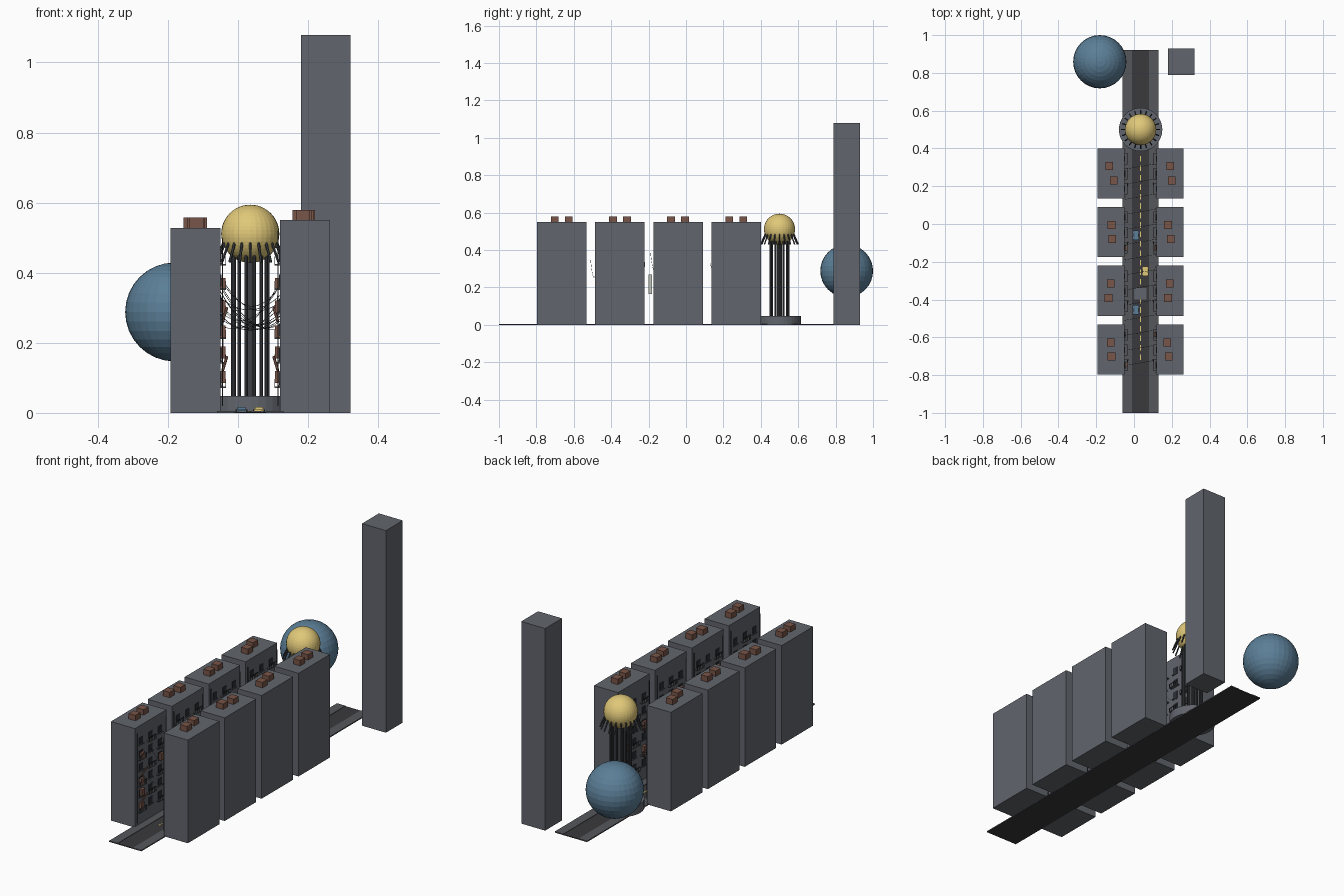
import bpy, bmesh, math, random
from mathutils import Matrix, Vector

random.seed(4)
cube = bpy.data.objects.get("Cube")
if cube:
    bpy.data.objects.remove(cube, do_unlink=True)


def material(name, r, g, b):
    m = bpy.data.materials.new(name)
    m.use_nodes = True
    m.diffuse_color = (r, g, b, 1)
    m.node_tree.nodes["Principled BSDF"].inputs["Base Color"].default_value = (r, g, b, 1)
    return m


CONCRETE = material("concrete grey", .12, .13, .15)
PAVING = material("paving grey", .09, .095, .105)
ASPHALT = material("asphalt", .042, .04, .045)
IRON = material("dark iron", .05, .053, .06)
BRICK = material("brick brown", .19, .09, .065)
GOLD = material("pale gold", .75, .58, .19)
BLUE = material("slate blue", .105, .21, .31)
CLOTH = material("pale cloth", .55, .57, .5)
GLASS = material("dark window", .025, .028, .035)


def finish(name, bm, mat):
    mesh = bpy.data.meshes.new(name)
    bm.to_mesh(mesh)
    bm.free()
    mesh.materials.append(mat)
    ob = bpy.data.objects.new(name, mesh)
    bpy.context.collection.objects.link(ob)
    return ob


def boxes(name, items, mat):
    """One object from boxes given as (x0, x1, y0, y1, z0, z1)."""
    bm = bmesh.new()
    for x0, x1, y0, y1, z0, z1 in items:
        place = Matrix.Translation(((x0 + x1) / 2, (y0 + y1) / 2, (z0 + z1) / 2))
        size = Matrix.Diagonal((abs(x1 - x0), abs(y1 - y0), z1 - z0, 1))
        bmesh.ops.create_cube(bm, size=1, matrix=place @ size)
    return finish(name, bm, mat)


def rods(name, pairs, radius, mat, sides=8):
    """One object from straight rods between pairs of points."""
    bm = bmesh.new()
    for a, b in pairs:
        a, b = Vector(a), Vector(b)
        turn = (b - a).to_track_quat('Z', 'Y').to_matrix().to_4x4()
        bmesh.ops.create_cone(bm, cap_ends=True, segments=sides, radius1=radius, radius2=radius,
                              depth=(b - a).length, matrix=Matrix.Translation((a + b) / 2) @ turn)
    return finish(name, bm, mat)


def ball(name, centre, radius, mat, u, v):
    bm = bmesh.new()
    bmesh.ops.create_uvsphere(bm, u_segments=u, v_segments=v, radius=radius,
                              matrix=Matrix.Translation(centre))
    return finish(name, bm, mat)


MID = .035          # street centre line
DEPTH = .265        # length of one block along the street
STARTS = [-.797 + .311 * i for i in range(4)]

# Street
boxes("road", [(MID - .045, MID + .045, -1, .92, 0, .003)], ASPHALT)
boxes("pavements", [(MID + s * .045, MID + s * .095, -1, .92, 0, .005) for s in (-1, 1)], PAVING)
boxes("road_underside", [(MID - .095, MID + .095, -1, .92, -.001, 0)], ASPHALT)
boxes("centre_dashes", [(MID - .003, MID + .003, -.72 + .05 * i, -.69 + .05 * i, .003, .004)
                        for i in range(22)], GOLD)

# Apartment blocks: side, inner wall x, outer wall x, height
ROWS = [("right", 1, -.05, -.192, .528), ("left", -1, .12, .262, .55)]
CHIMNEYS = {"right": [(-.124, -.119), (-.124, -.135), (-.119, -.114), (-.13, -.108)],
            "left": [(.175, .185), (.19, .18), (.18, .195), (.193, .2)]}

for side, out, inner, outer, top in ROWS:
    blocks, stacks, slabs, rails, windows, shutters = [], [], [], [], [], []
    for n, y in enumerate(STARTS):
        blocks.append((outer, inner, y, y + DEPTH, 0, top))
        for cx, cy in zip(CHIMNEYS[side][n], (y + .17, y + .095)):
            stacks.append((cx - .02, cx + .02, cy - .021, cy + .021, top, top + .029))
        # Balconies, windows and shutters on the street wall
        for floor in range(6):
            z = .075 + .07 * floor
            for bay in range(3):
                yb = y + .02 + .08 * bay
                w = .06
                windows.append((inner, inner + out * .003, yb + .015, yb + .045, z + .005, z + .04))
                if (floor + bay + n) % 2 == 0:
                    slabs.append((inner, inner + out * .016, yb, yb + w, z - .004, z))
                    face = inner + out * .016
                    rails.append((face - out * .002, face, yb, yb + w, z + .018, z + .021))
                    for k in range(5):
                        p = yb + k * (w - .002) / 4
                        rails.append((face - out * .002, face, p, p + .002, z, z + .02))
                else:
                    slabs.append((inner, inner + out * .006, yb + .01, yb + .05, z, z + .004))
        for z in (.085, .155, .215, .285, .35):
            yb = y + random.choice((.035, .04, .2))
            shutters.append((inner, inner + out * .015, yb, yb + .025, z, z + .035))
    boxes(side + "_blocks", blocks, CONCRETE)
    boxes(side + "_chimneys", stacks, BRICK)
    boxes(side + "_balconies", slabs, PAVING)
    boxes(side + "_railings", rails, IRON)
    boxes(side + "_windows", windows, GLASS)
    boxes(side + "_shutters", shutters, BRICK)
    # Drain pipes and sloping braces
    wall = inner + out * .006
    rods(side + "_drain_pipes", [((wall, y + e, .02), (wall, y + e, top - .03))
                                 for y in STARTS for e in (.01, DEPTH - .01)], .002, IRON, 6)
    rods(side + "_braces", [((wall, y + .045, z), (wall + out * .012, y + .08, z + .04))
                            for y in STARTS for z in (.12, .26)], .004, BRICK, 6)

# Cables sagging across the street
cables = bpy.data.curves.new("street_cables", 'CURVE')
cables.dimensions = '3D'
cables.bevel_depth = .0008
cables.bevel_resolution = 0
for i in range(14):
    y = -.75 + .08 * i
    za, zb, sag = random.uniform(.24, .39), random.uniform(.24, .39), random.uniform(.03, .07)
    line = cables.splines.new('POLY')
    line.points.add(10)
    for k, p in enumerate(line.points):
        t = k / 10
        p.co = (-.05 + .17 * t, y + .03 * t, za + (zb - za) * t - 4 * sag * t * (1 - t), 1)
cables.materials.append(IRON)
bpy.context.collection.objects.link(bpy.data.objects.new("street_cables", cables))

# Hanging cloths
boxes("hanging_cloths", [(-.045, -.042, -.2, -.182, .165, .27), (.112, .115, -.227, -.22, .31, .335)], CLOTH)


# Cars
def car(name, x, y, mat):
    boxes(name + "_body", [(x - .014, x + .014, y - .025, y + .025, .005, .011),
                           (x - .011, x + .011, y - .014, y + .012, .011, .017)], mat)
    boxes(name + "_wheels", [(x + s * .015 - .002, x + s * .015 + .002, y + e - .005, y + e + .005, .003, .01)
                             for s in (-1, 1) for e in (-.015, .015)], GLASS)


car("front_blue_car", .01, -.455, BLUE)
car("rear_blue_car", .01, -.06, BLUE)
car("gold_car", .06, -.25, GOLD)
boxes("road_patch", [(0, .065, -.4, -.34, .003, .005)], CONCRETE)

# Domed tower on a round plinth
C = Vector((MID, .5, 0))


def ring(radius, z, i, count):
    a = 2 * math.pi * i / count
    return C + Vector((radius * math.cos(a), radius * math.sin(a), z))


rods("plinth", [(C, C + Vector((0, 0, .048)))], .115, CONCRETE, 32)
rods("tower_columns", [(ring(.05, .048, i, 14), ring(.05, .46, i, 14)) for i in range(14)], .005, IRON)
rods("tower_core", [(C + Vector((0, 0, .048)), C + Vector((0, 0, .46)))], .014, IRON, 12)
rods("dome_struts", [(ring(.076, .485, i, 20), ring(.1, .43, i, 20)) for i in range(20)], .004, IRON, 6)
ball("gold_dome", C + Vector((0, 0, .511)), .083, GOLD, 32, 24)

# Rear sphere and slab tower
ball("blue_sphere", (-.181, .859, .288), .141, BLUE, 32, 16)
boxes("tall_tower", [(.18, .321, .788, .93, 0, 1.078)], CONCRETE)
